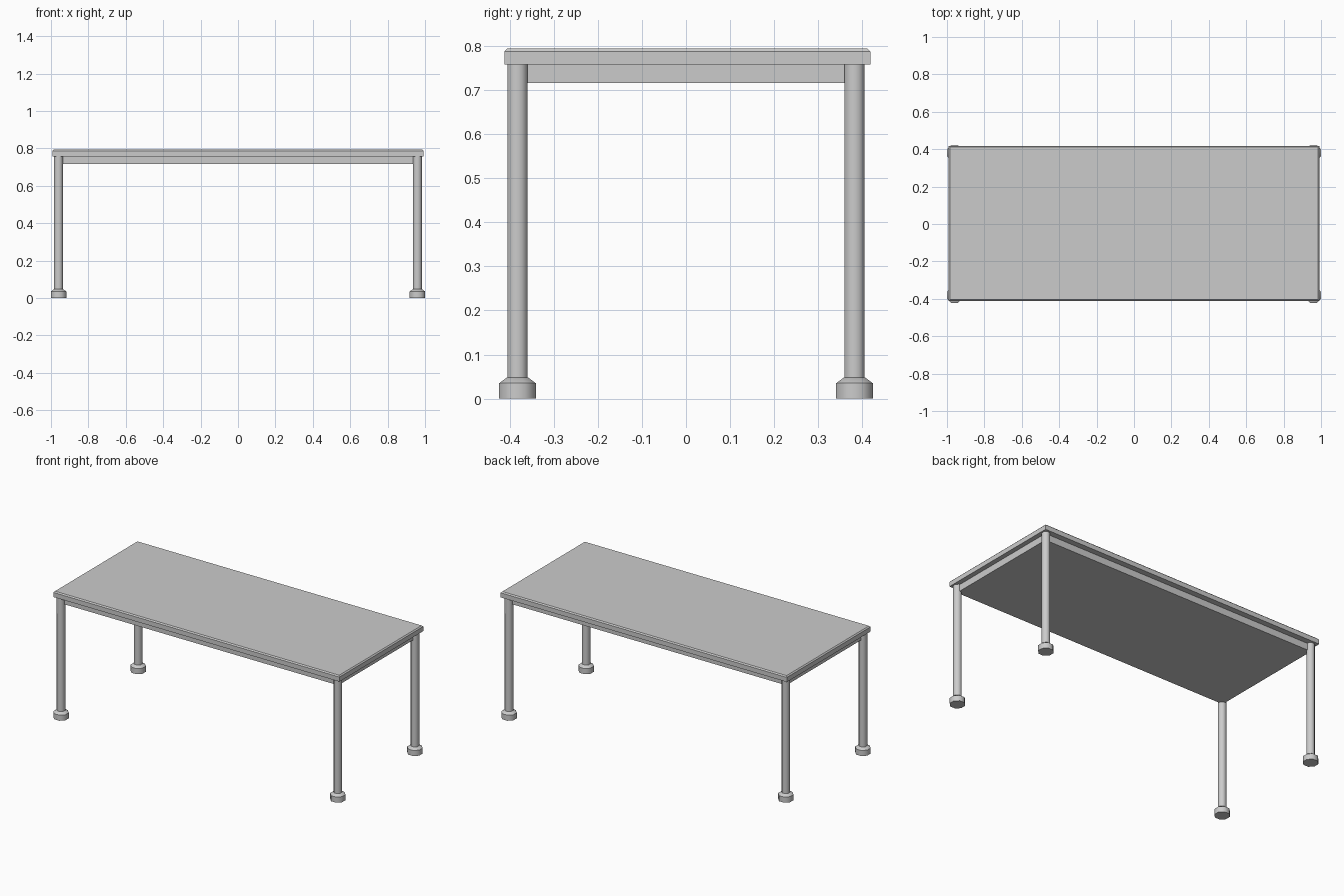
import bpy, bmesh, math

if "Cube" in bpy.data.objects:
    bpy.data.objects.remove(bpy.data.objects["Cube"])


def finish(name, bm, smooth=False):
    bmesh.ops.recalc_face_normals(bm, faces=bm.faces)
    mesh = bpy.data.meshes.new(name)
    bm.to_mesh(mesh)
    bm.free()
    obj = bpy.data.objects.new(name, mesh)
    bpy.context.collection.objects.link(obj)
    if smooth:
        bpy.ops.object.select_all(action='DESELECT')
        obj.select_set(True)
        bpy.context.view_layer.objects.active = obj
        bpy.ops.object.shade_smooth_by_angle(angle=math.radians(50))
    return obj


def slab(name, lx, ly, z0, z1, cy=0, chamfer=0):
    bm = bmesh.new()
    bmesh.ops.create_cube(bm, size=1)
    for v in bm.verts:
        v.co = (v.co.x * lx, v.co.y * ly + cy, z0 if v.co.z < 0 else z1)
    if chamfer:
        rim = [e for e in bm.edges if all(v.co.z == e.verts[0].co.z and v.co.z > z0 + 0.01 for v in e.verts)]
        bmesh.ops.bevel(bm, geom=rim, offset=chamfer, segments=1, affect='EDGES')
    return finish(name, bm)


def turned(name, x, y, profile, sides):
    # Stack of rings with capped ends, flats facing the axes
    bm = bmesh.new()
    rings = []
    for r, z in profile:
        rings.append([bm.verts.new((x + r * math.cos(a), y + r * math.sin(a), z))
                      for a in (2 * math.pi * (i + 0.5) / sides for i in range(sides))])
    for a, b in zip(rings, rings[1:]):
        for i in range(sides):
            j = (i + 1) % sides
            bm.faces.new((a[i], a[j], b[j], b[i]))
    bm.faces.new(rings[0][::-1])
    bm.faces.new(rings[-1])
    return finish(name, bm, True)


# Table top with chamfered upper rim, and the recessed panel below it
slab("table_top", 1.984, 0.83, 0.758, 0.794, cy=0.003, chamfer=0.007)
slab("under_panel", 1.925, 0.764, 0.716, 0.758)

# Four legs with flared feet
FOOT = [(0.045, 0), (0.045, 0.035), (0.026, 0.048)]
for sx, side in ((-1, "left"), (1, "right")):
    for sy, end in ((-1, "front"), (1, "back")):
        x, y = sx * 0.9595, sy * 0.382
        turned(f"{end}_{side}_leg", x, y, [(0.025, 0.04), (0.025, 0.758)], 8)
        turned(f"{end}_{side}_foot", x, y, FOOT, 8)
